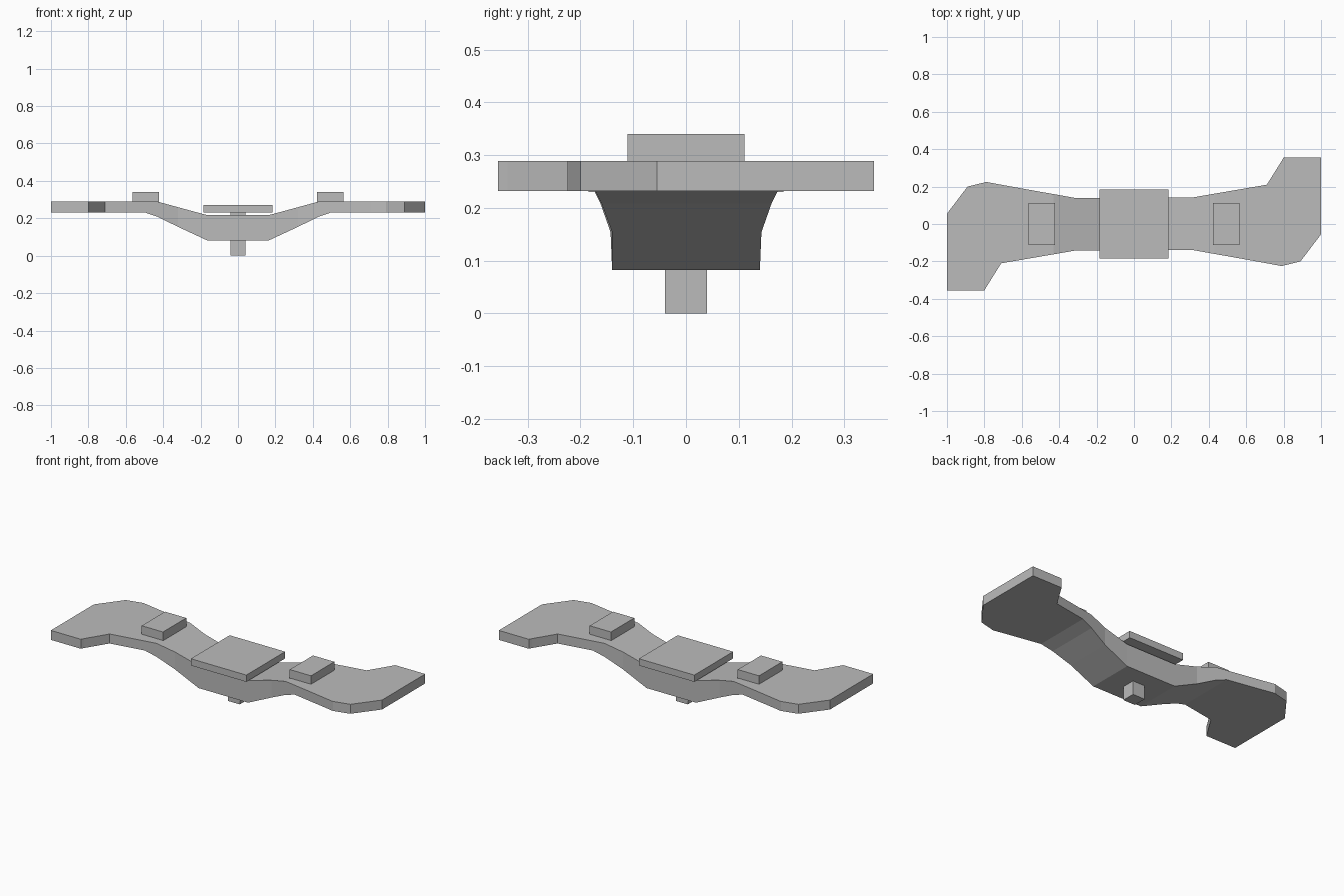
import bpy, bmesh

if "Cube" in bpy.data.objects:
    bpy.data.objects.remove(bpy.data.objects["Cube"])

grey = bpy.data.materials.new("plain_grey")
grey.diffuse_color = (0.5, 0.5, 0.5, 1)
grey.use_nodes = True
grey.node_tree.nodes["Principled BSDF"].inputs["Base Color"].default_value = grey.diffuse_color


def finish(name, bm):
    bmesh.ops.recalc_face_normals(bm, faces=bm.faces)
    me = bpy.data.meshes.new(name)
    bm.to_mesh(me)
    bm.free()
    me.materials.append(grey)
    ob = bpy.data.objects.new(name, me)
    bpy.context.collection.objects.link(ob)
    return ob


def box(name, x0, x1, y0, y1, z0, z1):
    bm = bmesh.new()
    bmesh.ops.create_cube(bm, size=1)
    for v in bm.verts:
        v.co = ((x0 + x1) / 2 + v.co.x * (x1 - x0),
                (y0 + y1) / 2 + v.co.y * (y1 - y0),
                (z0 + z1) / 2 + v.co.z * (z1 - z0))
    return finish(name, bm)


# Board: cross-sections (x, y min, y max, z bottom, z top) of the right half
half = [
    (0.165, -0.14, 0.14, 0.082, 0.217),
    (0.32, -0.14, 0.143, 0.154, 0.259),
    (0.43, -0.16, 0.162, 0.208, 0.289),
    (0.50, -0.172, 0.174, 0.232, 0.289),
    (0.71, -0.21, 0.21, 0.232, 0.289),
    (0.79, -0.225, 0.338, 0.232, 0.289),
    (0.80, -0.222, 0.356, 0.232, 0.289),
    (0.89, -0.20, 0.356, 0.232, 0.289),
    (1.00, -0.055, 0.356, 0.232, 0.289),
]
# the left half is the right half turned by 180 degrees
stations = [(-x, -y1, -y0, z0, z1) for x, y0, y1, z0, z1 in reversed(half)] + half

bm = bmesh.new()
rings = []
for x, y0, y1, z0, z1 in stations:
    rings.append([bm.verts.new(c) for c in
                  ((x, y0, z0), (x, y1, z0), (x, y1, z1), (x, y0, z1))])
for a, b in zip(rings, rings[1:]):
    for i in range(4):
        j = (i + 1) % 4
        bm.faces.new((a[i], a[j], b[j], b[i]))
bm.faces.new(rings[0])
bm.faces.new(rings[-1])
finish("board", bm)

# Centre post passing through the board and the plate on top of it
box("centre_post", -0.04, 0.04, -0.04, 0.04, 0.0, 0.235)
box("centre_plate", -0.185, 0.185, -0.185, 0.185, 0.23, 0.271)

# Raised pads on both arms
for side, name in ((1, "right_pad"), (-1, "left_pad")):
    xs = sorted((side * 0.423, side * 0.565))
    box(name, xs[0], xs[1], -0.111, 0.111, 0.28, 0.34)
